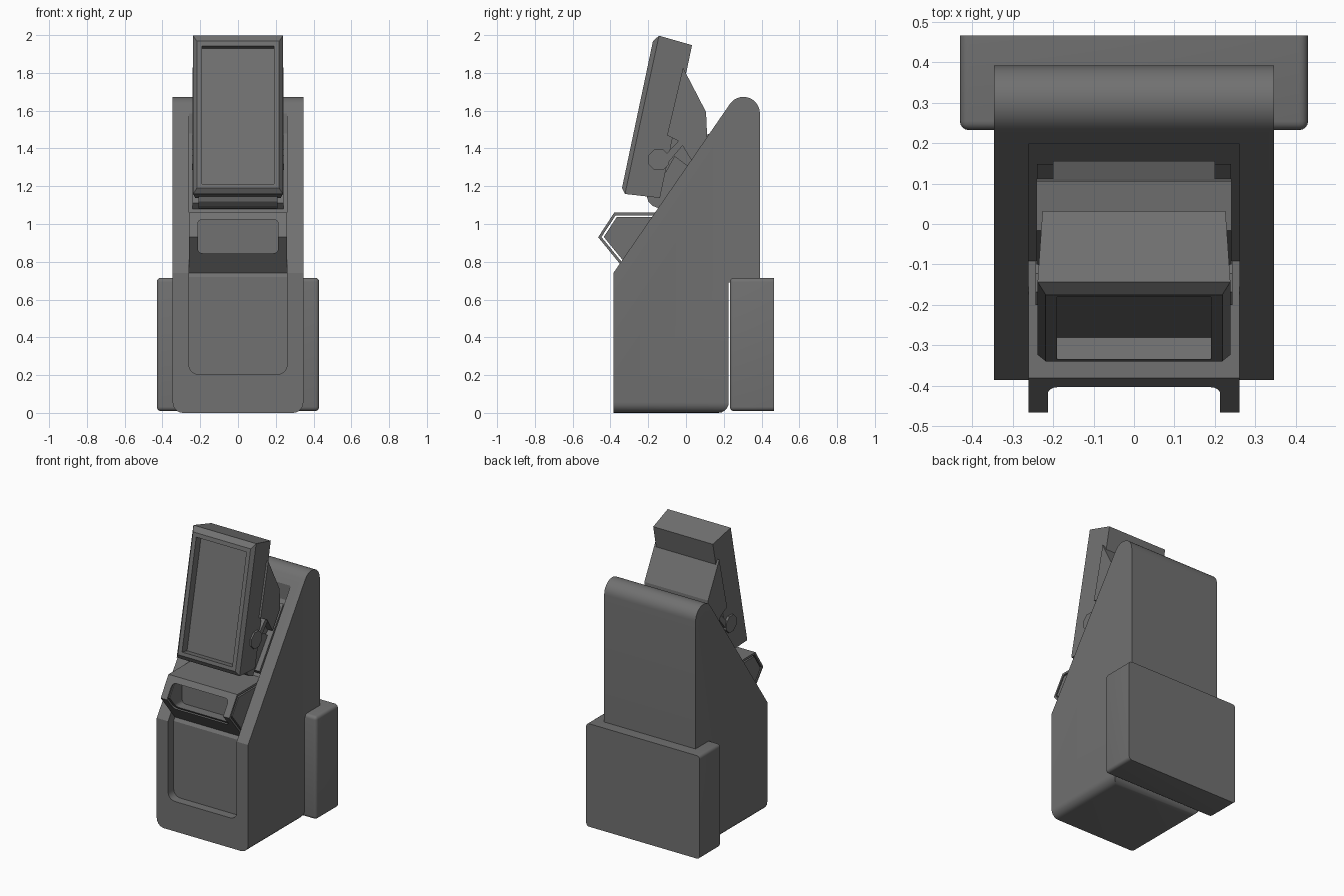
import bpy, bmesh, math
from mathutils import Vector

if "Cube" in bpy.data.objects:
    bpy.data.objects.remove(bpy.data.objects["Cube"])

grey = bpy.data.materials.new("dark_grey")
grey.diffuse_color = (0.165, 0.165, 0.165, 1)
grey.use_nodes = True
grey.node_tree.nodes["Principled BSDF"].inputs["Base Color"].default_value = grey.diffuse_color


def finish(name, bm):
    bmesh.ops.recalc_face_normals(bm, faces=bm.faces[:])
    me = bpy.data.meshes.new(name)
    bm.to_mesh(me)
    bm.free()
    me.materials.append(grey)
    ob = bpy.data.objects.new(name, me)
    bpy.context.collection.objects.link(ob)
    return ob


def prism(name, profile, x0, x1, round_edge=None, radius=0.0, segs=5):
    """Extrude a (y, z) profile from x0 to x1, rounding edges picked by a test."""
    bm = bmesh.new()
    f = bm.faces.new([bm.verts.new((x0, y, z)) for y, z in profile])
    ext = bmesh.ops.extrude_face_region(bm, geom=[f])
    moved = [v for v in ext["geom"] if isinstance(v, bmesh.types.BMVert)]
    bmesh.ops.translate(bm, verts=moved, vec=(x1 - x0, 0, 0))
    bmesh.ops.recalc_face_normals(bm, faces=bm.faces[:])
    if round_edge:
        edges = [e for e in bm.edges if round_edge(e.verts[0].co, e.verts[1].co)]
        bmesh.ops.bevel(bm, geom=edges, offset=radius, segments=segs,
                        profile=0.5, affect='EDGES')
    return finish(name, bm)


def activate(ob):
    bpy.ops.object.select_all(action='DESELECT')
    ob.select_set(True)
    bpy.context.view_layer.objects.active = ob


def cut(ob, cutter, keep=False):
    cutter.hide_render = True
    m = ob.modifiers.new("cut", 'BOOLEAN')
    m.operation, m.solver, m.object = 'DIFFERENCE', 'EXACT', cutter
    activate(ob)
    bpy.ops.object.modifier_apply(modifier=m.name)
    if not keep:
        bpy.data.objects.remove(cutter)


def smooth(ob):
    activate(ob)
    bpy.ops.object.shade_smooth_by_angle(angle=math.radians(30))


def rect(y0, y1, z0, z1):
    return [(y0, z0), (y1, z0), (y1, z1), (y0, z1)]


# Main cabinet: sloped front, rounded crown, rounded lower edges
crown = []
for i in range(15):
    a = math.radians(145.4) * i / 14
    crown.append((0.304 + 0.087 * math.cos(a), 1.586 + 0.087 * math.sin(a)))
body_profile = [(-0.385, 0), (0.226, 0), (0.226, 0.69), (0.391, 0.69)] + crown + [(-0.385, 0.74)]


def low_edges(a, b):
    along_y = abs(a.x - b.x) < 1e-4 and abs(a.y - b.y) > 0.5
    back = a.y > 0.2 and b.y > 0.2
    return a.z < 1e-4 and b.z < 1e-4 and (along_y or back)


body = prism("cabinet_body", body_profile, -0.346, 0.346, low_edges, 0.055)

# Recess running up the front and the slope
recess = prism("recess_cutter",
               [(-0.6, 0.205), (-0.325, 0.205), (-0.325, 0.72), (0.197, 1.478),
                (0.197, 1.8), (0.0, 1.8), (-0.6, 0.9)], -0.26, 0.26,
               lambda a, b: abs(a.z - 0.205) < 1e-4 and abs(b.z - 0.205) < 1e-4
               and abs(a.x - b.x) < 1e-4, 0.05)
cut(body, recess)
smooth(body)

# Rear service box with rounded front edges
rear = prism("rear_box", rect(0.232, 0.466, 0.01, 0.715), -0.43, 0.43,
             lambda a, b: not (a.y > 0.46 and b.y > 0.46), 0.022, 4)
smooth(rear)


# Front tray: thin outer shell, a narrow gap and a solid core
def tray_line(d):
    return [(-0.07, 1.06 - d), (-0.38 + 0.541 * d, 1.06 - d),
            (-0.465 + 1.237 * d, 0.93 + 0.065 * d), (-0.306 + 0.775 * d, 0.735 + 0.632 * d)]


shell = prism("tray_shell", tray_line(0) + tray_line(0.014)[::-1], -0.26, 0.26)
core = prism("tray_core", tray_line(0.024), -0.26, 0.26)
slot = prism("slot_cutter", rect(-0.6, -0.30, 0.845, 1.025), -0.213, 0.213,
             lambda a, b: abs(a.y - b.y) > 0.2, 0.025, 4)
cut(shell, slot, keep=True)
cut(core, slot)

# Screen housing: lofted through three rectangles (bottom yz, top yz, half width)
bm = bmesh.new()
rings = []
for (yb, zb), (yt, zt), w in [((-0.339, 1.19), (-0.175, 1.968), 0.218),
                              ((-0.323, 1.159), (-0.143, 1.997), 0.238),
                              ((-0.138, 1.138), (0.032, 1.947), 0.226)]:
    rings.append([bm.verts.new(p) for p in
                  [(-w, yb, zb), (w, yb, zb), (w, yt, zt), (-w, yt, zt)]])
for p, q in zip(rings, rings[1:]):
    for i in range(4):
        j = (i + 1) % 4
        bm.faces.new([p[i], p[j], q[j], q[i]])
bm.faces.new(rings[0])
bm.faces.new(rings[-1])
screen = finish("screen_housing", bm)

# Display recess, tilted with the housing
up = Vector((0.164, 0.778)).normalized()
inward = Vector((up.y, -up.x))
mid = Vector((-0.257, 1.577))


def local(u, d):
    return tuple(mid + up * u + inward * d)


cut(screen, prism("display_cutter", [local(-0.372, -0.1), local(-0.372, 0.055),
                                     local(0.372, 0.055), local(0.372, -0.1)], -0.19, 0.19))

# Rear mount of the screen and the parts joining it to the cabinet
prism("screen_mount", [(-0.016, 1.828), (0.106, 1.593), (0.112, 1.46), (0.03, 1.335),
                       (-0.03, 1.434), (-0.10, 1.47)], -0.241, 0.241)
prism("mount_neck", [(0.0, 1.3), (0.05, 1.45), (0.156, 1.49), (0.156, 1.40)], -0.2, 0.2)
prism("mount_filler", [(-0.14, 1.16), (-0.1, 1.475), (0.0, 1.5), (0.05, 1.36),
                       (-0.09, 1.14)], -0.2, 0.2)
prism("slope_plate", [(0.148, 1.475), (-0.11, 1.11), (-0.07, 1.07), (0.148, 1.39)], -0.24, 0.24)
prism("screen_hinge", [(-0.21, 1.155), (-0.20, 1.12), (-0.175, 1.095), (-0.14, 1.082),
                       (0.02, 1.3), (-0.06, 1.36), (-0.15, 1.2)], -0.21, 0.21)

# Side pivots with short struts
knob = [(-0.145 + 0.06 * math.cos(math.radians(22.5 + 45 * i)),
         1.34 + 0.06 * math.sin(math.radians(22.5 + 45 * i))) for i in range(8)]
strut = [(-0.11, 1.365), (-0.03, 1.45), (-0.01, 1.425), (-0.09, 1.33)]
for s, side in ((-1, "left"), (1, "right")):
    prism("pivot_" + side, knob, s * 0.19, s * 0.243)
    prism("strut_" + side, strut, s * 0.19, s * 0.236)
